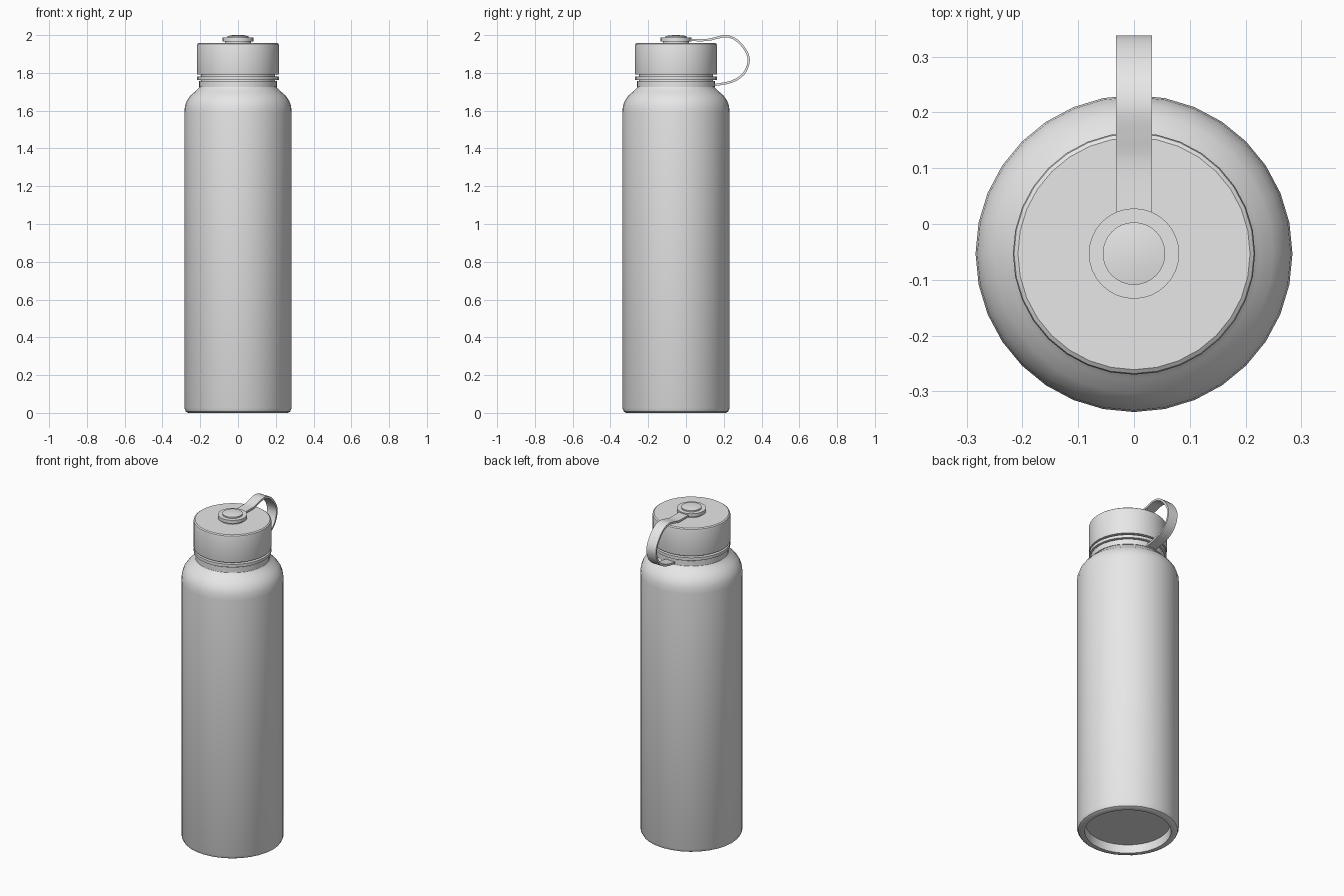
import bpy, bmesh, math
from mathutils import Vector

cube = bpy.data.objects.get("Cube")
if cube:
    bpy.data.objects.remove(cube, do_unlink=True)

AXIS_Y = -0.053
SIDES = 32

grey = bpy.data.materials.new("plain grey")
grey.use_nodes = True
grey.diffuse_color = (0.8, 0.8, 0.8, 1)
grey.node_tree.nodes["Principled BSDF"].inputs["Base Color"].default_value = (0.8, 0.8, 0.8, 1)


def finish(name, bm, y=0.0):
    bmesh.ops.recalc_face_normals(bm, faces=bm.faces)
    mesh = bpy.data.meshes.new(name)
    bm.to_mesh(mesh)
    bm.free()
    mesh.materials.append(grey)
    ob = bpy.data.objects.new(name, mesh)
    ob.location.y = y
    bpy.context.collection.objects.link(ob)
    bpy.ops.object.select_all(action='DESELECT')
    ob.select_set(True)
    bpy.context.view_layer.objects.active = ob
    bpy.ops.object.shade_smooth_by_angle(angle=math.radians(35))
    return ob


def lathe(name, profile):
    """Turn (radius, height) points about the bottle axis."""
    bm = bmesh.new()
    verts = [bm.verts.new((r, 0, z)) for r, z in profile]
    edges = [bm.edges.new(pair) for pair in zip(verts, verts[1:])]
    bmesh.ops.spin(bm, geom=verts + edges, cent=(0, 0, 0), axis=(0, 0, 1),
                   angle=math.tau, steps=SIDES, use_duplicate=False)
    bmesh.ops.remove_doubles(bm, verts=bm.verts, dist=0.0005)
    return finish(name, bm, AXIS_Y)


def smooth_path(points, steps):
    """Catmull-Rom curve through the points."""
    pts = [Vector(p) for p in points]
    pts = [2 * pts[0] - pts[1]] + pts + [2 * pts[-1] - pts[-2]]
    out = []
    for a, b, c, d in zip(pts, pts[1:], pts[2:], pts[3:]):
        for i in range(steps):
            t = i / steps
            out.append(0.5 * (2 * b + (c - a) * t + (2 * a - 5 * b + 4 * c - d) * t ** 2
                              + (3 * b - a - 3 * c + d) * t ** 3))
    return out + [pts[-2]]


# Body with recessed base, rounded shoulder and neck
lathe("body", [(0, 0.05), (0.235, 0.05), (0.24, 0.0), (0.262, 0.0), (0.276, 0.007),
               (0.284, 0.025), (0.284, 1.59), (0.281, 1.625), (0.27, 1.655), (0.25, 1.682),
               (0.225, 1.703), (0.21, 1.717), (0.2, 1.73), (0.195, 1.75),
               (0.195, 1.8), (0, 1.8)])

# Collar that holds the strap, and the lip above it
lathe("strap_collar", [(0.19, 1.725), (0.207, 1.725), (0.207, 1.757), (0.19, 1.757)])
lathe("neck_lip", [(0.19, 1.762), (0.216, 1.762), (0.216, 1.78), (0.19, 1.78)])

# Screw cap
lathe("cap", [(0, 1.791), (0.216, 1.791), (0.217, 1.795), (0.217, 1.945),
              (0.215, 1.953), (0.208, 1.958), (0, 1.958)])

# Swivel on top of the cap
lathe("swivel_stem", [(0.07, 1.955), (0.07, 1.968)])
lathe("swivel_disc", [(0, 1.967), (0.081, 1.967), (0.081, 1.987), (0, 1.987)])
lathe("button", [(0.056, 1.985), (0.056, 1.995), (0.03, 1.999), (0, 2.0)])

# Carrying strap, a flat band looping from the swivel to the collar
path = smooth_path([(0, 0.015, 1.974), (0, 0.11, 1.974), (0, 0.16, 1.985), (0, 0.215, 1.994),
                    (0, 0.27, 1.972), (0, 0.318, 1.915), (0, 0.332, 1.86), (0, 0.305, 1.795),
                    (0, 0.24, 1.753), (0, 0.14, 1.734)], 3)
bm = bmesh.new()
rows = [[bm.verts.new((side * 0.032, p.y, p.z)) for side in (-1, 1)] for p in path]
for a, b in zip(rows, rows[1:]):
    bm.faces.new((a[0], a[1], b[1], b[0]))
strap = finish("strap", bm)
solid = strap.modifiers.new("thickness", 'SOLIDIFY')
solid.thickness = 0.012
solid.offset = 0
bpy.ops.object.modifier_apply(modifier=solid.name)
bpy.ops.object.shade_smooth_by_angle(angle=math.radians(35))
